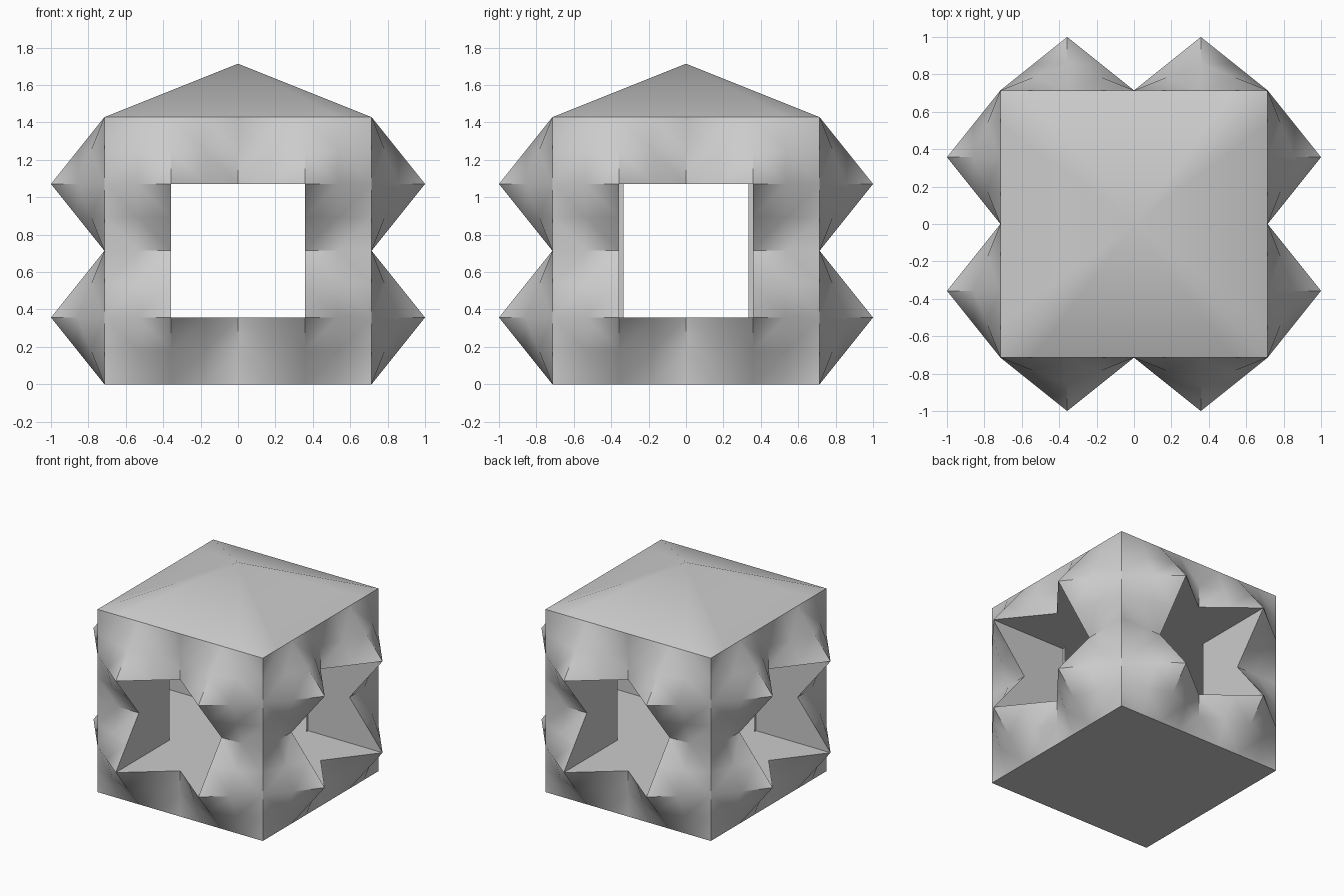
import bpy, bmesh, math
from mathutils import Vector, Matrix

if "Cube" in bpy.data.objects:
    bpy.data.objects.remove(bpy.data.objects["Cube"])

H = 5 / 7            # half side of the cube
Q = H / 2            # quarter grid step
SPIKE = 2 / 7        # how far the points stand out
LIP = 0.335          # front/back tunnel walls reach slightly into the crossing
N = 2                # subdivisions of each patch
LO, HI = H - Q, H + Q

bm = bmesh.new()


def face(points):
    bm.faces.new([bm.verts.new(p) for p in points])


def path(*pts):
    """Polyline subdivided so that it welds to the patch borders."""
    out = []
    for a, b in zip(pts, pts[1:]):
        out += [Vector(a).lerp(Vector(b), i / N) for i in range(N)]
    return out + [Vector(pts[-1])]


def node(i, j):
    """Grid node on the front wall; quadrant centres are pulled outwards."""
    out = SPIKE if i % 2 and j % 2 else 0
    return Vector((i * Q, -H - out, H + j * Q))


def patch(i, j):
    """Triangulated bilinear patch; diagonals run across the point."""
    a, b, c, d = node(i, j), node(i + 1, j), node(i + 1, j + 1), node(i, j + 1)

    def at(u, v):
        return a.lerp(b, u / N).lerp(d.lerp(c, u / N), v / N)
    for u in range(N):
        for v in range(N):
            p, q, r, s = at(u, v), at(u + 1, v), at(u + 1, v + 1), at(u, v + 1)
            if (i + j) % 2 == 0:
                face([p, q, s])
                face([q, r, s])
            else:
                face([p, q, r])
                face([p, r, s])


for k in range(4):
    start = len(bm.verts)
    wall_end = LIP if k % 2 == 0 else Q

    # spiked wall with an open star in the middle
    for i in range(-2, 2):
        for j in range(-2, 2):
            if not (i in (-1, 0) and j in (-1, 0)):
                patch(i, j)

    # tunnel floor and ceiling
    for j in (-1, 1):
        z = H + j * Q
        rim = path(node(-1, j), node(0, j), node(1, j))
        face(rim + [Vector((Q, -Q, z)), Vector((-Q, -Q, z))])
    # tunnel side walls
    for i in (-1, 1):
        rim = path(node(i, -1), node(i, 0), node(i, 1))
        face(rim + [Vector((i * Q, -wall_end, HI)), Vector((i * Q, -wall_end, LO))])

    # one slope of the pyramid roof
    eave = path(*[node(i, 2) for i in range(-2, 3)])
    for a, b in zip(eave, eave[1:]):
        face([a, b, Vector((0, 0, 2 * H + SPIKE))])

    bm.verts.ensure_lookup_table()
    bmesh.ops.rotate(bm, verts=bm.verts[start:], cent=(0, 0, 0),
                     matrix=Matrix.Rotation(k * math.pi / 2, 3, 'Z'))

# centre of the tunnel crossing
for z in (LO, HI):
    face([(-Q, -Q, z), (Q, -Q, z), (Q, Q, z), (-Q, Q, z)])

# flat base
base = path((-H, -H, 0), (-Q, -H, 0), (0, -H, 0), (Q, -H, 0), (H, -H, 0))[:-1]
face([Matrix.Rotation(k * math.pi / 2, 3, 'Z') @ p for k in range(4) for p in base])

bmesh.ops.remove_doubles(bm, verts=bm.verts[:], dist=1e-4)
bmesh.ops.recalc_face_normals(bm, faces=bm.faces[:])

mesh = bpy.data.meshes.new("spiked_block")
bm.to_mesh(mesh)
bm.free()
obj = bpy.data.objects.new("spiked_block", mesh)
bpy.context.collection.objects.link(obj)
bpy.context.view_layer.objects.active = obj
obj.select_set(True)
bpy.ops.object.shade_smooth_by_angle(angle=math.radians(35))
